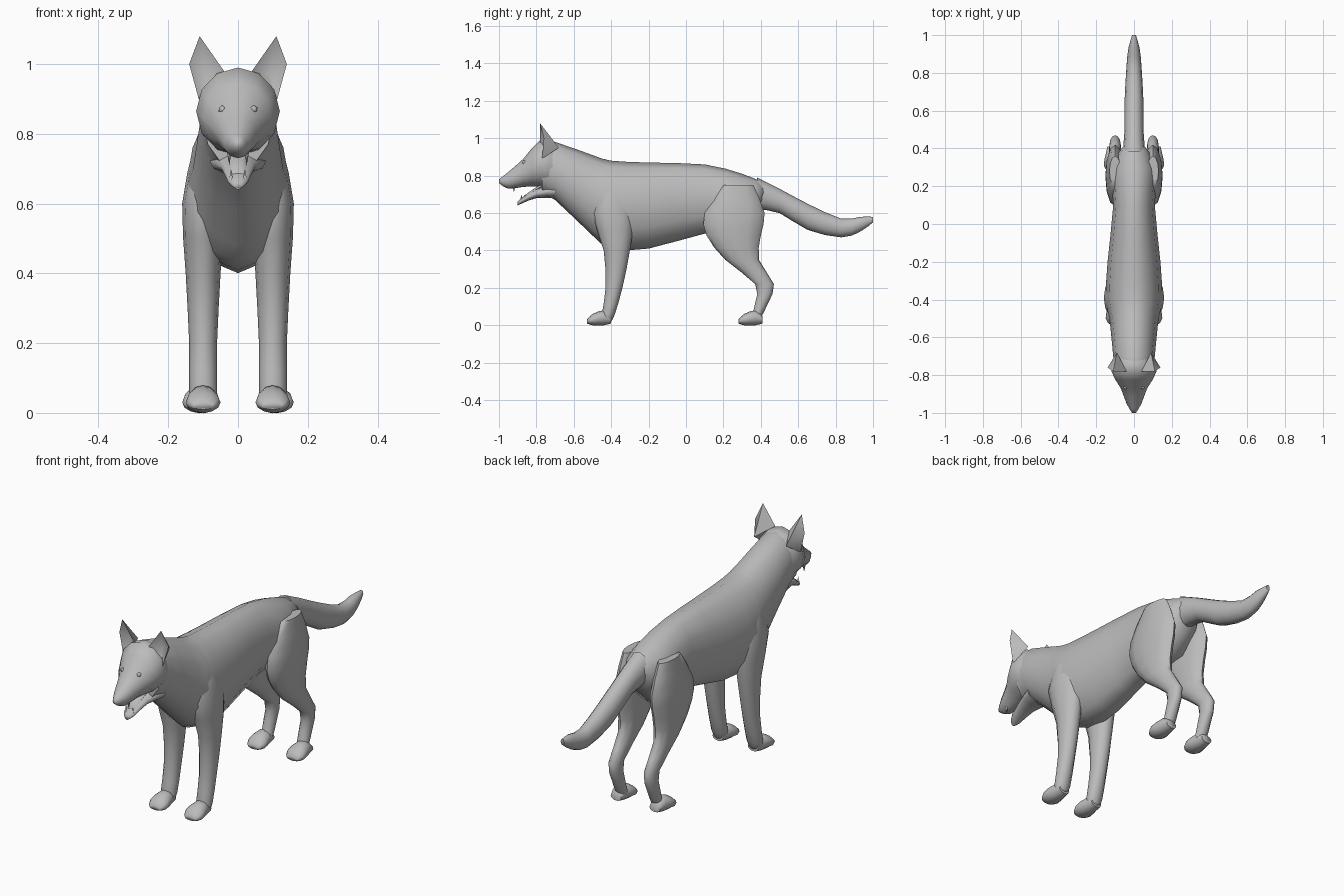
import bpy
import bmesh
import math
from mathutils import Vector

if "Cube" in bpy.data.objects:
    bpy.data.objects.remove(bpy.data.objects["Cube"], do_unlink=True)

grey = bpy.data.materials.new("plain grey coat")
grey.use_nodes = True
grey.diffuse_color = (.5, .5, .5, 1)
grey.node_tree.nodes["Principled BSDF"].inputs["Base Color"].default_value = grey.diffuse_color


def finish(name, bm):
    """Turn a bmesh into a smooth shaded grey object."""
    bmesh.ops.recalc_face_normals(bm, faces=bm.faces)
    mesh = bpy.data.meshes.new(name)
    bm.to_mesh(mesh)
    bm.free()
    mesh.materials.append(grey)
    part = bpy.data.objects.new(name, mesh)
    bpy.context.collection.objects.link(part)
    bpy.ops.object.select_all(action="DESELECT")
    part.select_set(True)
    bpy.context.view_layer.objects.active = part
    bpy.ops.object.shade_smooth_by_angle(angle=math.radians(60))


def refine(stations):
    """Add a station midway between each pair, on a smooth curve through all of them."""
    points = [Vector(station) for station in stations]
    last = len(points) - 1
    result = [points[0]]
    for i in range(last):
        start, end = points[i], points[i + 1]
        before, after = points[max(i - 1, 0)], points[min(i + 2, last)]
        bulge = (start + end - before - after) / 16
        result += [(start + end) / 2 + bulge, end]
    return result


def loft(name, stations, upright=False, centre=(0, 0), sides=12):
    """Skin oval rings given as (position, edge, opposite edge, half width).

    Rings follow y and span z, or follow z and span y when upright.
    """
    bm = bmesh.new()
    rings = []
    for position, edge, opposite, width in refine(stations):
        middle, reach = (edge + opposite) / 2, (edge - opposite) / 2
        ring = []
        for i in range(sides):
            angle = math.tau * i / sides
            across = width * math.cos(angle) + centre[0]
            span = middle + reach * math.sin(angle)
            y, z = (span, position) if upright else (position, span)
            ring.append(bm.verts.new((across, y + centre[1], z)))
        rings.append(ring)
    for ring, following in zip(rings, rings[1:]):
        for i in range(sides):
            bm.faces.new((ring[i - 1], ring[i], following[i], following[i - 1]))
    bm.faces.new(rings[0])
    bm.faces.new(rings[-1])
    finish(name, bm)


def ear(name, side):
    """A rim fanned to a hollow in front and to a root behind."""
    bm = bmesh.new()

    def vertex(x, y, z):
        return bm.verts.new((x * side, y, z))

    rim = [vertex(.04, -.78, .98), vertex(.11, -.77, .89),
           vertex(.14, -.76, 1), vertex(.11, -.78, 1.08)]
    hollow = vertex(.09, -.74, .97)
    root = vertex(.09, -.68, .95)
    for i in range(len(rim)):
        for hub in (hollow, root):
            bm.faces.new((rim[i - 1], rim[i], hub))
    finish(name, bm)


def bead(name, location, radius):
    """Small round eye."""
    bm = bmesh.new()
    bmesh.ops.create_icosphere(bm, subdivisions=1, radius=radius)
    bmesh.ops.translate(bm, verts=bm.verts, vec=location)
    finish(name, bm)


def tooth(name, location, length):
    """Spike rising from its location, or hanging when the length is negative."""
    bm = bmesh.new()
    bmesh.ops.create_cone(bm, cap_ends=True, segments=6, radius1=.007, radius2=0, depth=abs(length))
    if length < 0:
        bmesh.ops.scale(bm, verts=bm.verts, vec=(1, 1, -1))
    bmesh.ops.translate(bm, verts=bm.verts, vec=Vector(location) + Vector((0, 0, length / 2)))
    finish(name, bm)


# Trunk and neck, from rump to the back of the skull
loft("body", [
    (.42, .76, .66, .05),
    (.3, .81, .5, .12),
    (.1, .86, .49, .11),
    (-.2, .87, .41, .14),
    (-.4, .88, .41, .15),
    (-.5, .91, .48, .13),
    (-.7, .98, .67, .11),
    (-.77, .98, .7, .1),
])

# Skull and upper muzzle
loft("head", [
    (-.7, .97, .72, .1),
    (-.78, .99, .74, .12),
    (-.87, .89, .74, .07),
    (-.95, .82, .73, .04),
    (-1, .78, .76, .01),
])

# Open lower jaw and tongue
loft("lower_jaw", [
    (-.7, .76, .68, .08),
    (-.8, .73, .68, .05),
    (-.88, .68, .65, .03),
    (-.9, .66, .64, .01),
])
loft("tongue", [(-.77, .76, .73, .03), (-.87, .69, .68, .02)])

# Tail, hanging from the rump and curling up at the tip
loft("tail", [
    (.38, .79, .62, .06),
    (.5, .73, .6, .05),
    (.65, .65, .51, .05),
    (.83, .57, .47, .04),
    (.93, .58, .5, .03),
    (1, .58, .55, .01),
])

# Leg outlines from the body down, and one paw shared by all feet
front_leg = [
    (.75, -.45, -.35, .03),
    (.6, -.5, -.28, .06),
    (.4, -.44, -.3, .05),
    (.2, -.43, -.34, .04),
    (.06, -.45, -.38, .04),
    (.02, -.45, -.4, .03),
]
hind_leg = [
    (.75, .2, .36, .03),
    (.6, .1, .42, .05),
    (.48, .11, .4, .05),
    (.35, .21, .39, .04),
    (.22, .37, .47, .03),
    (.12, .37, .44, .03),
    (.04, .35, .4, .03),
]
paw = [
    (-.4, .05, .01, .03),
    (-.44, .08, 0, .04),
    (-.5, .06, 0, .05),
    (-.53, .03, .01, .03),
]
stride = .81

for label, side in (("left", 1), ("right", -1)):
    # Legs and paws
    leg_centre = (.1 * side, 0)
    loft(label + "_front_leg", front_leg, True, leg_centre)
    loft(label + "_hind_leg", hind_leg, True, leg_centre)
    loft(label + "_front_paw", paw, False, leg_centre)
    loft(label + "_hind_paw", paw, False, (.11 * side, stride))

    # Ears, eyes and canine teeth
    ear(label + "_ear", side)
    bead(label + "_eye", (.045 * side, -.865, .87), .012)
    tooth(label + "_upper_tooth", (.025 * side, -.92, .745), -.035)
    tooth(label + "_lower_tooth", (.02 * side, -.88, .665), .035)
